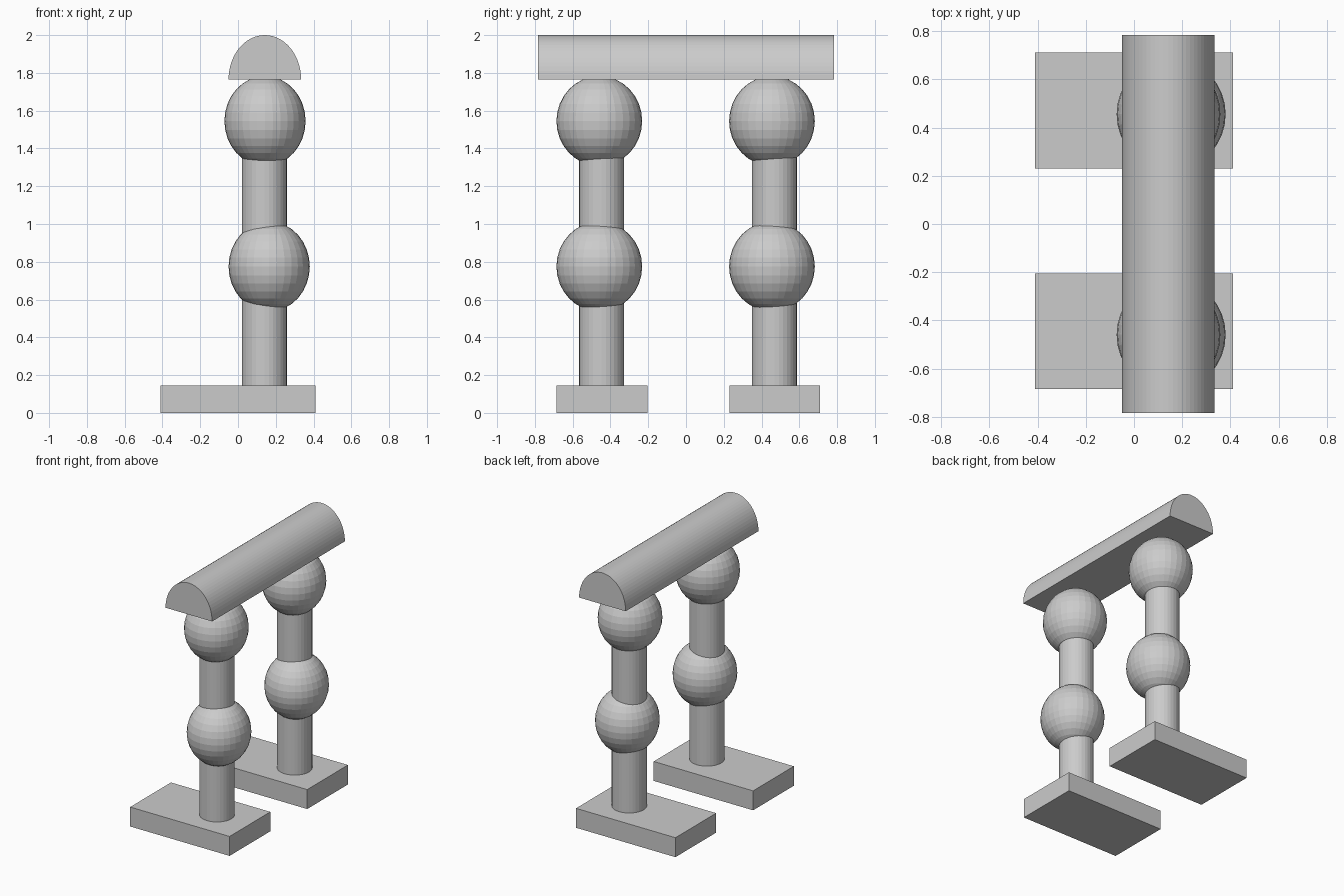
import bpy, bmesh, math
from mathutils import Matrix, Vector

if "Cube" in bpy.data.objects:
    bpy.data.objects.remove(bpy.data.objects["Cube"])


def make(name, build, loc, scale=(1, 1, 1)):
    """Create an object from a bmesh builder, scaled then moved into place."""
    bm = bmesh.new()
    build(bm)
    bm.transform(Matrix.Translation(loc) @ Matrix.Diagonal((*scale, 1)))
    bmesh.ops.recalc_face_normals(bm, faces=bm.faces)
    mesh = bpy.data.meshes.new(name)
    bm.to_mesh(mesh)
    bm.free()
    obj = bpy.data.objects.new(name, mesh)
    bpy.context.collection.objects.link(obj)
    return obj


def cube(bm):
    bmesh.ops.create_cube(bm, size=1)


def ball(bm):
    bmesh.ops.create_uvsphere(bm, u_segments=32, v_segments=16, radius=1)


def tube(bm):
    bmesh.ops.create_cone(bm, cap_ends=True, segments=32,
                          radius1=1, radius2=1, depth=1)


def half_round(bm, steps=32):
    # half disc in the xz plane, extruded along y
    arc = [math.pi * i / steps for i in range(steps + 1)]
    face = bm.faces.new([bm.verts.new((math.cos(a), -0.5, math.sin(a))) for a in arc])
    new = bmesh.ops.extrude_face_region(bm, geom=[face], use_keep_orig=True)["geom"]
    bmesh.ops.translate(bm, vec=Vector((0, 1, 0)),
                        verts=[v for v in new if isinstance(v, bmesh.types.BMVert)])


# two legs: foot, shaft, knee ball, hip ball (y centres of foot, shaft, balls)
for side, foot_y, shaft_y, ball_y in (("front", -0.445, -0.447, -0.459),
                                      ("back", 0.47, 0.468, 0.455)):
    make(side + "_foot", cube, (0, foot_y, 0.0725), (0.82, 0.48, 0.145))
    make(side + "_leg", tube, (0.14, shaft_y, 0.77), (0.119, 0.119, 1.27))
    make(side + "_knee", ball, (0.165, ball_y, 0.775), (0.215, 0.227, 0.238))
    make(side + "_hip", ball, (0.143, ball_y, 1.545), (0.215, 0.227, 0.238))

# half-round beam joining the hips
make("hip_beam", half_round, (0.142, 0, 1.765), (0.192, 1.565, 0.235))
